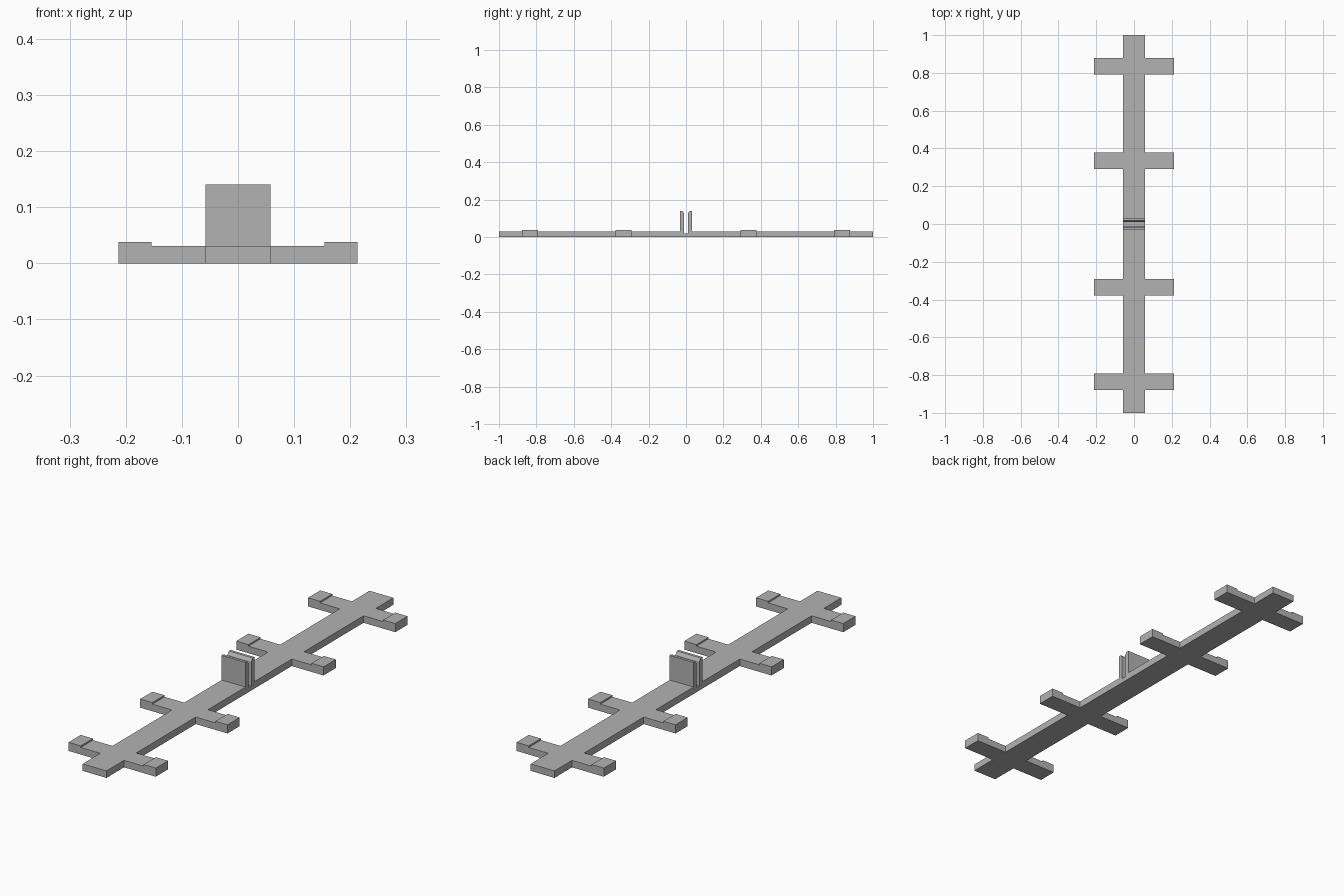
import bpy
import bmesh

cube = bpy.data.objects.get("Cube")
if cube:
    bpy.data.objects.remove(cube, do_unlink=True)

grey = bpy.data.materials.new("plain grey")
grey.use_nodes = True
colour = (0.45, 0.45, 0.45, 1)
grey.diffuse_color = colour
grey.node_tree.nodes["Principled BSDF"].inputs["Base Color"].default_value = colour

HALF_W = 0.058    # half width of the rail
TOP = 0.031       # rail height
ARM_W = 0.085     # width of each cross arm
REACH = 0.213     # arm tip
PAD = 0.154       # inner edge of the raised pad
PAD_TOP = 0.038


def extrude(name, outline, depth):
    """Make a solid from a closed outline of 3D points, swept along depth."""
    bm = bmesh.new()
    face = bm.faces.new([bm.verts.new(p) for p in outline])
    swept = bmesh.ops.extrude_face_region(bm, geom=[face])["geom"]
    verts = [v for v in swept if isinstance(v, bmesh.types.BMVert)]
    bmesh.ops.translate(bm, vec=depth, verts=verts)
    bmesh.ops.recalc_face_normals(bm, faces=bm.faces)
    mesh = bpy.data.meshes.new(name)
    bm.to_mesh(mesh)
    bm.free()
    mesh.materials.append(grey)
    obj = bpy.data.objects.new(name, mesh)
    bpy.context.collection.objects.link(obj)
    return obj


# Long rail with the upright slotted clip in its middle, as one side profile
half = [(1, 0), (1, TOP), (0.031, TOP), (0.031, 0.14), (0.019, 0.14),
        (0.010, 0.127), (0.010, 0.02)]
profile = half + [(-y, z) for y, z in reversed(half)]
extrude("rail_with_clip", [(-HALF_W, y, z) for y, z in profile], (2 * HALF_W, 0, 0))

# Cross arms with raised end pads, on both sides of the rail
arm = [(HALF_W, 0), (REACH, 0), (REACH, PAD_TOP), (PAD, PAD_TOP), (PAD, TOP), (HALF_W, TOP)]
for row, y in enumerate((-0.835, -0.335, 0.335, 0.835), 1):
    for side, sign in (("left", 1), ("right", -1)):
        outline = [(sign * x, y - ARM_W / 2, z) for x, z in arm]
        extrude(f"{side}_arm_{row}", outline, (0, ARM_W, 0))
